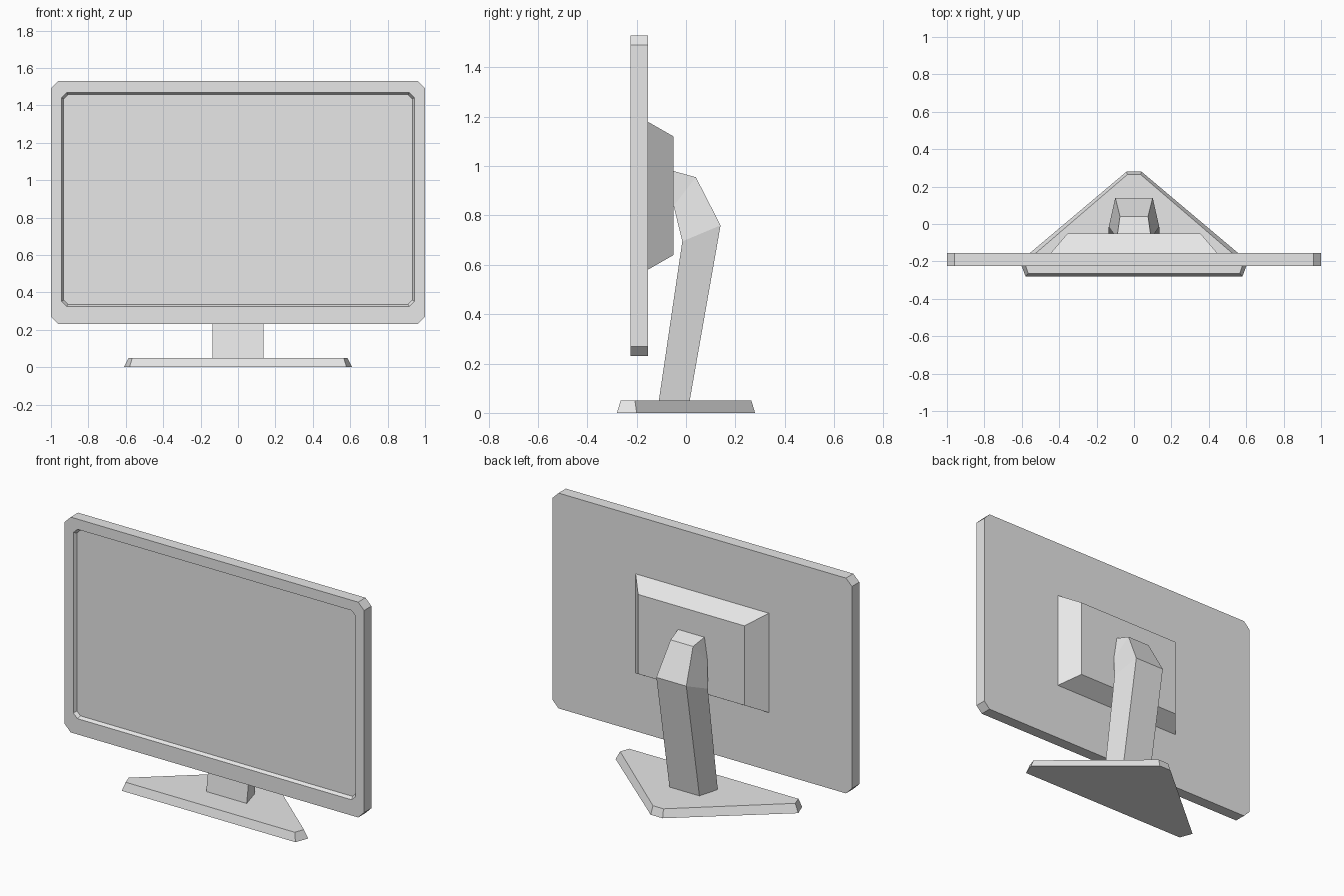
import bpy
import bmesh

cube = bpy.data.objects.get("Cube")
if cube:
    bpy.data.objects.remove(cube)

# One plain plastic for the whole monitor
plastic = bpy.data.materials.new("light grey plastic")
plastic.use_nodes = True
GREY = (0.8, 0.8, 0.8, 1)
plastic.diffuse_color = GREY
plastic.node_tree.nodes["Principled BSDF"].inputs["Base Color"].default_value = GREY


def loft(name, rings):
    """Join equal rings of points with faces and cap both ends."""
    bm = bmesh.new()
    loops = [[bm.verts.new(p) for p in ring] for ring in rings]
    for a, b in zip(loops, loops[1:]):
        for i in range(len(a)):
            j = (i + 1) % len(a)
            bm.faces.new((a[i], a[j], b[j], b[i]))
    bm.faces.new(loops[0][::-1])
    bm.faces.new(loops[-1])
    bmesh.ops.recalc_face_normals(bm, faces=bm.faces[:])
    mesh = bpy.data.meshes.new(name)
    bm.to_mesh(mesh)
    bm.free()
    mesh.materials.append(plastic)
    obj = bpy.data.objects.new(name, mesh)
    bpy.context.collection.objects.link(obj)
    return obj


def chamfered(half_w, z0, z1, cut, y):
    """Upright rectangle with clipped corners."""
    right = [(half_w - cut, z0), (half_w, z0 + cut), (half_w, z1 - cut), (half_w - cut, z1)]
    outline = right + [(-x, z) for x, z in reversed(right)]
    return [(x, y, z) for x, z in outline]


def rectangle(half_w, z0, z1, y):
    return [(-half_w, y, z0), (half_w, y, z0), (half_w, y, z1), (-half_w, y, z1)]


def mirrored(half, z):
    """Flat outline from its +x half."""
    return [(x, y, z) for x, y in half] + [(-x, y, z) for x, y in reversed(half)]


def section(front, back):
    """Neck cross-section; each end is (half width, y, z)."""
    (fw, fy, fz), (bw, by, bz) = front, back
    return [(-fw, fy, fz), (fw, fy, fz), (bw, by, bz), (-bw, by, bz)]


# Screen housing with a shallow recessed display
loft("screen_panel", [
    chamfered(1.0, 0.23, 1.53, 0.04, -0.155),
    chamfered(1.0, 0.23, 1.53, 0.04, -0.225),
    chamfered(0.943, 0.325, 1.468, 0.027, -0.225),
    chamfered(0.932, 0.336, 1.457, 0.023, -0.205),
])

# Tapered mount on the back
loft("rear_mount", [
    rectangle(0.445, 0.58, 1.18, -0.155),
    rectangle(0.355, 0.64, 1.12, -0.05),
])

# Bent neck rising from the base into the mount
loft("neck", [
    section((0.135, -0.11, 0.05), (0.10, 0.015, 0.05)),
    section((0.135, -0.015, 0.695), (0.10, 0.14, 0.76)),
    section((0.11, -0.05, 0.838), (0.075, 0.04, 0.955)),
    section((0.11, -0.05, 0.838), (0.088, -0.05, 0.98)),
])

# Triangular foot with clipped corners and sloped edges
loft("base", [
    mirrored([(0.58, -0.28), (0.61, -0.2), (0.04, 0.28)], 0),
    mirrored([(0.565, -0.265), (0.585, -0.207), (0.035, 0.265)], 0.05),
])
